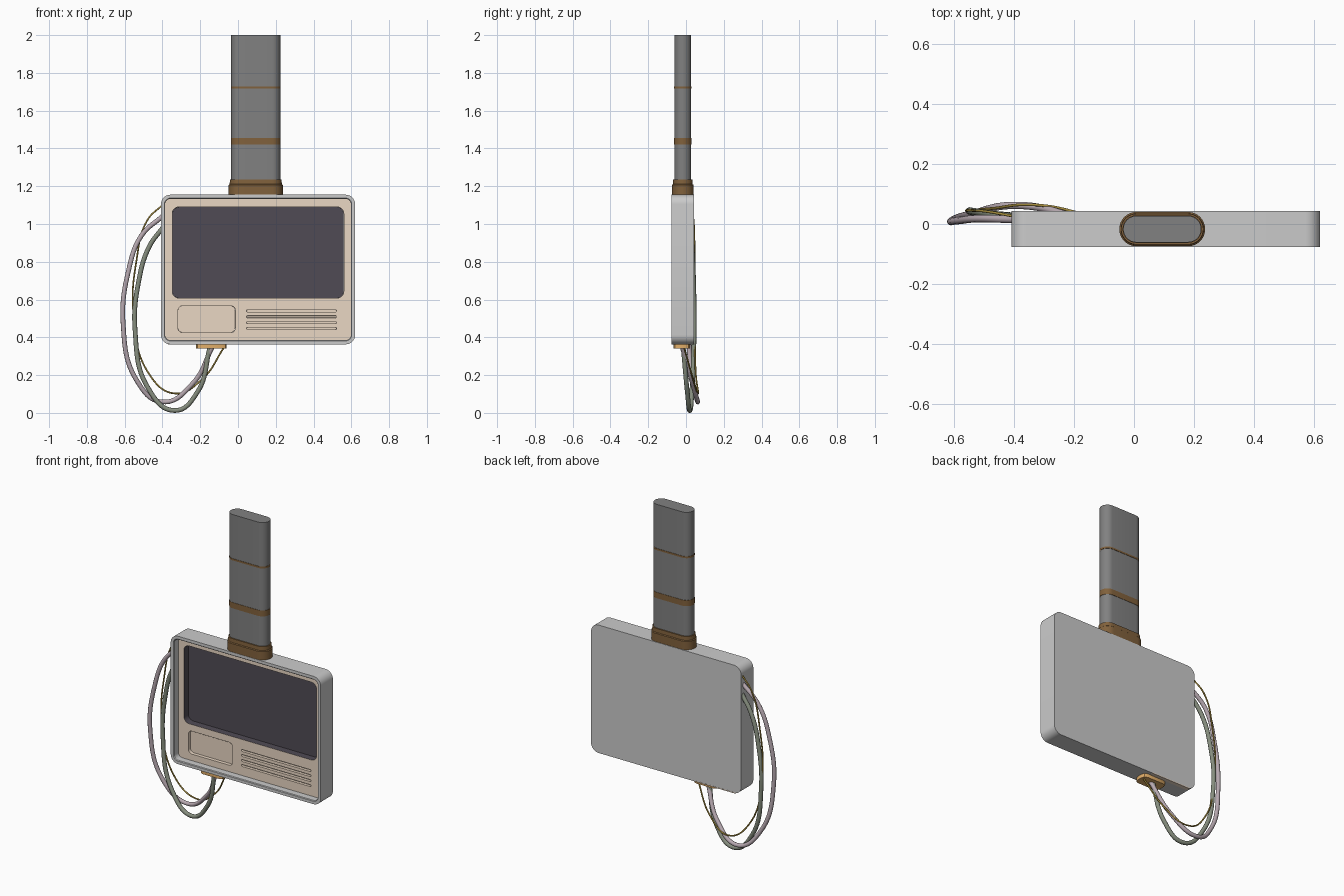
import bpy, bmesh, math
from mathutils import Vector

if "Cube" in bpy.data.objects:
    bpy.data.objects.remove(bpy.data.objects["Cube"])


def mat(name, r, g, b):
    m = bpy.data.materials.new(name)
    m.diffuse_color = (r, g, b, 1)
    m.use_nodes = True
    m.node_tree.nodes["Principled BSDF"].inputs["Base Color"].default_value = m.diffuse_color
    return m


CREAM = mat("cream", 0.82, 0.68, 0.55)
DARK = mat("dark_glass", 0.08, 0.07, 0.09)
GRIP = mat("dark_grey", 0.22, 0.22, 0.22)
BROWN = mat("brown", 0.22, 0.12, 0.045)
ORANGE = mat("orange", 0.75, 0.42, 0.14)
PINK = mat("mauve_cable", 0.48, 0.40, 0.44)
GREEN = mat("green_cable", 0.24, 0.27, 0.21)
YELLOW = mat("ochre_cable", 0.40, 0.28, 0.05)


def rounded(x0, x1, v0, v1, r, seg=8):
    """Rounded rectangle as 2D points, counter-clockwise."""
    pts = []
    for i, (cx, cv) in enumerate([(x1 - r, v1 - r), (x0 + r, v1 - r), (x0 + r, v0 + r), (x1 - r, v0 + r)]):
        for k in range(seg + 1):
            a = math.pi / 2 * (i + k / seg)
            pts.append((cx + r * math.cos(a), cv + r * math.sin(a)))
    return pts


def grow(rect, d):
    x0, x1, v0, v1, r = rect
    return rounded(x0 - d, x1 + d, v0 - d, v1 + d, r + d)


def front(pts, y):
    return [(x, y, z) for x, z in pts]


def flat(pts, z):
    return [(x, y, z) for x, y in pts]


def loft(name, loops, material=None, cap_start=True):
    """Join matching loops into a skin, with end caps."""
    bm = bmesh.new()
    rings = [[bm.verts.new(p) for p in loop] for loop in loops]
    n = len(rings[0])
    for a, b in zip(rings, rings[1:]):
        for i in range(n):
            bm.faces.new((a[i], a[(i + 1) % n], b[(i + 1) % n], b[i]))
    if cap_start:
        bm.faces.new(rings[0][::-1])
    bm.faces.new(rings[-1])
    bmesh.ops.recalc_face_normals(bm, faces=bm.faces)
    if not cap_start:  # open trays face inward
        bmesh.ops.reverse_faces(bm, faces=bm.faces)
    me = bpy.data.meshes.new(name)
    bm.to_mesh(me)
    bm.free()
    return finish(bpy.data.objects.new(name, me), material)


def finish(ob, material):
    bpy.context.collection.objects.link(ob)
    if material:
        ob.data.materials.clear()
        ob.data.materials.append(material)
    bpy.ops.object.select_all(action='DESELECT')
    ob.select_set(True)
    bpy.context.view_layer.objects.active = ob
    bpy.ops.object.shade_smooth_by_angle(angle=math.radians(40))
    return ob


def from_curve(name, cu, material):
    """Turn curve data into a mesh object."""
    tmp = bpy.data.objects.new(name + "_tmp", cu)
    bpy.context.collection.objects.link(tmp)
    dg = bpy.context.evaluated_depsgraph_get()
    me = bpy.data.meshes.new_from_object(tmp.evaluated_get(dg))
    bpy.data.objects.remove(tmp)
    return finish(bpy.data.objects.new(name, me), material)


# Casing: solid back, raised rim, hollow front
CASE = (-0.408, 0.62, 0.363, 1.155, 0.05)
loft("casing", [front(grow(CASE, 0), 0.043), front(grow(CASE, 0), -0.076),
                front(grow(CASE, -0.018), -0.076), front(grow(CASE, -0.022), -0.072),
                front(grow(CASE, -0.022), 0.025)])

# Front panel: filled outline with openings
PANEL_Y = -0.032
SCREEN = (-0.348, 0.56, 0.608, 1.09, 0.035)
POCKET = (-0.318, -0.014, 0.425, 0.567, 0.025)
SLOTS = [(0.045, 0.522, z - 0.006, z + 0.006, 0.0058) for z in (0.54, 0.509, 0.478, 0.447)]
cu = bpy.data.curves.new("panel", 'CURVE')
cu.dimensions = '2D'
cu.fill_mode = 'BOTH'
cu.extrude = 0.008
for rect, d in [(CASE, -0.022), (SCREEN, 0), (POCKET, 0)] + [(s, 0) for s in SLOTS]:
    pts = grow(rect, d)
    sp = cu.splines.new('POLY')
    sp.points.add(len(pts) - 1)
    for p, (x, z) in zip(sp.points, pts):
        p.co = (x, z, 0, 1)
    sp.use_cyclic_u = True
panel = from_curve("front_panel", cu, CREAM)
panel.rotation_euler = (math.pi / 2, 0, 0)
panel.location.y = PANEL_Y + 0.008


# Recessed trays behind the openings
def tray(name, rect, depth, material):
    loft(name, [front(grow(rect, -0.0005), PANEL_Y), front(grow(rect, -0.001), PANEL_Y + depth)],
         material, cap_start=False)


tray("screen", SCREEN, 0.042, DARK)
tray("pocket", POCKET, 0.02, CREAM)
for i, s in enumerate(SLOTS):
    tray(f"vent_slot_{i + 1}", s, 0.015, CREAM)

# Neck: rounded flat column with collar and bands
NECK = (-0.036, 0.224, -0.061, 0.027, 0.0438)
loft("neck", [flat(grow(NECK, 0), z) for z in (1.15, 2.0)], GRIP)
loft("collar", [flat(grow(NECK, d), z) for d, z in
                [(0.013, 1.15), (0.013, 1.207), (0.008, 1.211), (0.007, 1.235), (-0.001, 1.235)]], BROWN)
for name, z0, z1 in [("wide_band", 1.42, 1.456), ("thin_band", 1.717, 1.728)]:
    loft(name, [flat(grow(NECK, 0.002), z) for z in (z0, z1)], BROWN)

# Cable socket and trim strip under the casing
SOCKET = (-0.222, -0.06, -0.065, 0.02, 0.025)
loft("cable_socket", [flat(rounded(*SOCKET, seg=2), 0.37), flat(rounded(*SOCKET, seg=2), 0.34)], ORANGE)
loft("bottom_trim", [front(rounded(-0.37, -0.1, 0.362, 0.368, 0.002, seg=2), y) for y in (0.02, 0.044)], CREAM)


# Looping cables from the socket up into the side
def cable(name, points, radius, material):
    cu = bpy.data.curves.new(name, 'CURVE')
    cu.dimensions = '3D'
    cu.bevel_depth = radius
    cu.bevel_resolution = 4
    cu.resolution_u = 12
    cu.use_fill_caps = True
    sp = cu.splines.new('BEZIER')
    sp.bezier_points.add(len(points) - 1)
    for bp, p in zip(sp.bezier_points, points):
        bp.co = Vector(p)
        bp.handle_left_type = bp.handle_right_type = 'AUTO'
    from_curve(name, cu, material)


cable("mauve_cable", [(-0.135, -0.02, 0.35), (-0.24, 0.035, 0.155), (-0.40, 0.062, 0.058),
                      (-0.535, 0.035, 0.17), (-0.608, 0.01, 0.47), (-0.578, 0.012, 0.76),
                      (-0.51, 0.018, 0.94), (-0.395, 0.015, 1.045)], 0.0125, PINK)
cable("green_cable", [(-0.148, -0.015, 0.35), (-0.215, 0.007, 0.11), (-0.335, 0.02, 0.0126),
                      (-0.475, 0.032, 0.13), (-0.545, 0.043, 0.44), (-0.525, 0.04, 0.7),
                      (-0.47, 0.032, 0.88), (-0.395, 0.022, 0.985)], 0.0125, GREEN)
cable("ochre_cable", [(-0.075, -0.01, 0.345), (-0.19, 0.038, 0.178), (-0.335, 0.064, 0.103),
                      (-0.47, 0.052, 0.205), (-0.553, 0.045, 0.52), (-0.537, 0.045, 0.81),
                      (-0.48, 0.04, 1.02), (-0.395, 0.025, 1.105)], 0.0045, YELLOW)
